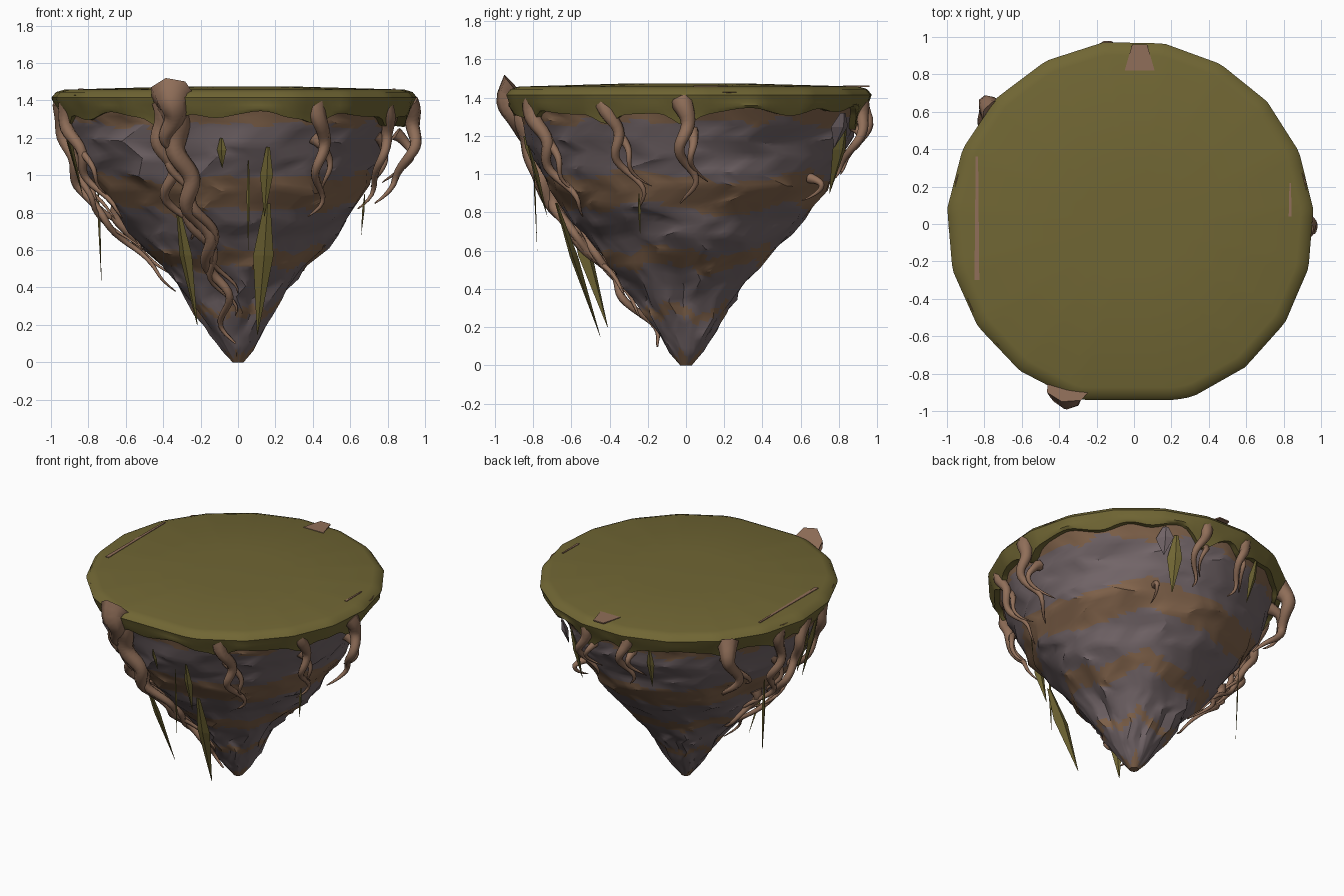
import bpy, bmesh, math, random
from mathutils import Vector, noise

random.seed(4)
if "Cube" in bpy.data.objects:
    bpy.data.objects.remove(bpy.data.objects["Cube"])


def material(name, red, green, blue):
    mat = bpy.data.materials.new(name)
    mat.use_nodes = True
    colour = (red, green, blue, 1)
    mat.diffuse_color = colour
    mat.node_tree.nodes["Principled BSDF"].inputs["Base Color"].default_value = colour
    return mat


GRASS = material("moss_green", .163, .133, .034)
ROCK = material("grey_rock", .168, .13, .138)
DIRT = material("brown_dirt", .22, .125, .07)
ROOT = material("root_brown", .28, .158, .1)

# Cone radius by height
PROFILE = [(0, .03), (.05, .075), (.2, .165), (.3, .225), (.5, .375), (.82, .66),
           (.95, .74), (1.43, .95)]
RIM_HEIGHT = PROFILE[-1][0]
RIM_SIDES = 19

# Hanging roots: start angle, end angle, lowest height, offset from rock, thickness
ROOTS = {
    "front_root": (-23, -14, .1, .06, .062),
    "front_root_fork": (-26, -28, .66, .06, .055),
    "right_long_root": (-90, -97, .38, .1, .038),
    "right_root": (-76, -70, .77, .06, .042),
    "front_left_root": (28, 36, .78, .05, .045),
    "left_front_root": (62, 71, .82, .05, .038),
    "left_root": (89, 91, .85, .12, .045),
    "back_root": (170, 166, .98, .07, .038),
    "back_right_root": (190, 188, 1, .07, .038),
    "right_back_root": (231, 236, .92, .15, .055),
    "right_side_root": (256, 262, .6, .07, .04),
}

# Hanging leaves: angle, top, bottom, half width
LEAVES = [(11, 1.15, .78, .035), (-28, .82, .2, .05), (13, .85, .15, .055),
          (4, 1.08, .6, .01), (-103, .95, .42, .012), (-80, 1.34, .88, .03),
          (-6, 1.2, 1.04, .028), (70, .9, .68, .01), (158, 1.28, .9, .05),
          (200, 1.32, 1.02, .03), (274, 1.32, .95, .035)]


def direction(angle):
    """Horizontal unit vector, degrees from the front towards +x."""
    a = math.radians(angle)
    return Vector((math.sin(a), -math.cos(a), 0))


def at(angle, radius, z):
    return direction(angle) * radius + Vector((0, 0, z))


def rim(angle):
    """Radius of the many-sided rim, cut flat at the front."""
    d = direction(angle)
    side = 360 / RIM_SIDES
    off = math.radians(angle % side - side / 2)
    radius = (.982 - .02 * d.x) * math.cos(math.pi / RIM_SIDES) / math.cos(off)
    return min(radius, .94 / max(.1, -d.y))


def cone(angle, z):
    r = PROFILE[-1][1]
    for (z0, r0), (z1, r1) in zip(PROFILE, PROFILE[1:]):
        if z <= z1:
            r = r0 + (r1 - r0) * (z - z0) / (z1 - z0)
            break
    k = z / RIM_HEIGHT
    return r * (1 - k + k * rim(angle) / .97)


def wave(angle, frequency, seed):
    return noise.noise(direction(angle) * frequency + Vector((0, 0, seed)))


def loft(bm, rings, cap_end=True):
    rows = [[bm.verts.new(p) for p in ring] for ring in rings]
    for a, b in zip(rows, rows[1:]):
        for i in range(len(a)):
            j = (i + 1) % len(a)
            bm.faces.new((a[i], a[j], b[j], b[i]))
    bm.faces.new(rows[0])
    if cap_end:
        bm.faces.new(rows[-1])


def finish(name, bm, mats, smooth=0):
    mesh = bpy.data.meshes.new(name)
    bmesh.ops.recalc_face_normals(bm, faces=bm.faces)
    bm.to_mesh(mesh)
    bm.free()
    ob = bpy.data.objects.new(name, mesh)
    bpy.context.collection.objects.link(ob)
    for mat in mats:
        mesh.materials.append(mat)
    if smooth:
        bpy.ops.object.select_all(action='DESELECT')
        ob.select_set(True)
        bpy.context.view_layer.objects.active = ob
        bpy.ops.object.shade_smooth_by_angle(angle=math.radians(smooth))


def rock_cone(levels=17, sides=26):
    """Chunky facets, cut finer so the strata can follow a wavy line."""
    bm = bmesh.new()
    rings = []
    for j in range(levels + 1):
        row = []
        for i in range(sides):
            z = RIM_HEIGHT * j / levels
            angle = (i + .5 * (j % 2)) * 360 / sides
            if 0 < j < levels:
                z += random.uniform(-.025, .025)
                angle += random.uniform(-3, 3)
            bump = .06 * wave(angle, 2.5, z * 4) + random.uniform(-.015, .015)
            bump *= min(1, 3 * z) * (.4 if z > 1.2 else 1)
            lean = Vector((-.02 * math.sin(z * 2), 0, 0))
            row.append(at(angle, max(.015, cone(angle, z) + bump), z) + lean)
        rings.append(row)
    loft(bm, rings)
    bmesh.ops.subdivide_edges(bm, edges=bm.edges[:], cuts=3, use_grid_fill=True)
    strata = [(-.1, .05), (.25, .3), (.51, .6), (.82, .99)]
    for face in bm.faces:
        c = face.calc_center_median()
        angle = math.degrees(math.atan2(c.x, -c.y))
        z = c.z + .07 * wave(angle, 1.6, 2) + .04 * wave(angle, 5, 7)
        scallop = 1.29 - .035 * abs(math.sin(math.radians(angle * 10))) + .05 * wave(angle, 3, 5)
        face.material_index = int(c.z > scallop or any(a < z < b for a, b in strata))
    finish("rock_cone", bm, [ROCK, DIRT], 30)


def skirt(angle):
    """Lower edge of the grass, dripping down beside each root."""
    z = 1.325 + .035 * wave(angle, 4, 1) + .012 * math.sin(math.radians(angle * 14))
    for start, *_ in ROOTS.values():
        off = (angle - start + 180) % 360 - 180
        z -= .07 * math.exp(-(off / 5) ** 2)
    return z


def grass_cap():
    """Gently domed top, rounded rim and overhanging skirt."""
    bm = bmesh.new()
    angles = [i * 2.5 for i in range(144)]
    rings = [[at(a, rim(a) * k, z) for a in angles]
             for k, z in ((.3, 1.475), (.93, 1.458), (.975, 1.445), (1, 1.415), (.985, 1.375))]
    edges = [(a, skirt(a)) for a in angles]
    rings.append([at(a, cone(a, z) + .045, (z + 1.375) / 2) for a, z in edges])
    rings.append([at(a, cone(a, z) + .03, z) for a, z in edges])
    rings.append([at(a, cone(a, z) - .06, z + .01) for a, z in edges])
    loft(bm, rings, cap_end=False)
    finish("grass_cap", bm, [GRASS], 50)


def bare_patch(name, x, y, half_width, half_length):
    """Thin plate of bare earth on the grass."""
    bm = bmesh.new()
    corners = [(-1, -1), (1, -1), (.5, 1), (-.5, 1)]
    loft(bm, [[(x + u * half_width, y + v * half_length, z) for u, v in corners]
              for z in (1.456, 1.464)])
    finish(name, bm, [ROOT])


def root(name, start, end, top, bottom, out, width, phase):
    """Tapering, winding tube that follows the cone at an offset."""
    bm = bmesh.new()
    drop = top - bottom
    n = max(16, int(drop * 40))
    path = []
    for i in range(n + 1):
        t = i / n
        z = top - drop * t
        turn = phase + t * drop * 20
        bulge = out * math.sin(math.pi * (t * .75 + .1)) - .04 * math.exp(-t * 9)
        r = cone(start, z) + bulge + .016 * math.cos(turn * 1.2) * min(1, t * 4)
        sway = direction(start + 90) * math.sin(turn) * (.015 + .04 * t)
        path.append(at(start + (end - start) * t, r, z) + sway)
    rings = []
    for i, p in enumerate(path):
        t = i / n
        tangent = (path[min(i + 1, n)] - path[max(i - 1, 0)]).normalized()
        u = tangent.cross(direction(start)).normalized()
        v = tangent.cross(u)
        w = width * (.5 * math.exp(-t * 9) + (1 - t) ** .7 * .85 + .08)
        turns = [k * math.tau / 7 for k in range(7)]
        rings.append([p + (u * math.cos(k) + v * math.sin(k)) * w for k in turns])
    loft(bm, rings)
    finish(name, bm, [ROOT], 60)


def leaf(name, angle, top, bottom, width, mat=GRASS):
    """Pointed blade with a diamond section; thin ones hang straight down."""
    bm = bmesh.new()
    d, side = direction(angle), direction(angle + 70)
    clear = (cone(angle, top) - cone(angle, bottom)) * (1 if width < .015 else .6)
    a = at(angle, cone(angle, top) + .02, top)
    b = at(angle, cone(angle, bottom) + clear, bottom)
    rings = []
    for t, w in ((0, .3), (.4, 1), (1, .04)):
        p, s, f = a.lerp(b, t), side * width * w, d * width * w * .4
        rings.append([p + s, p + f, p - s, p - f])
    loft(bm, rings)
    finish(name, bm, [mat])


rock_cone()
grass_cap()
bare_patch("back_patch", .03, .89, .08, .07)
bare_patch("right_patch", -.84, .03, .013, .33)
bare_patch("left_patch", .835, .13, .008, .09)

# Each root carries a thinner twig that forks off part way down
for i, (name, (start, end, bottom, out, width)) in enumerate(ROOTS.items()):
    root(name, start, end, 1.38, bottom, out, width, i)
    fork = 1.38 - (1.38 - bottom) * .3
    twig_end = fork - (fork - bottom) * .7
    root(name + "_twig", start + 2, end + 5, fork, twig_end, out, width * .6, i + 2)

# Broad foot of the front root, lying over the rim
root("front_root_foot", -22, -22, 1.43, 1.12, .07, .085, 0)

# Low roots clinging to the slope
root("front_low_root", -24, -12, .85, .25, .05, .035, 3)
root("right_low_root", -100, -108, .82, .48, .07, .03, 0)
root("back_low_twig", 151, 146, .98, .86, .08, .02, 0)

for i, spec in enumerate(LEAVES):
    leaf(f"hanging_leaf_{i + 1}", *spec)
leaf("rock_flake", 153, 1.32, 1.14, .06, ROCK)
